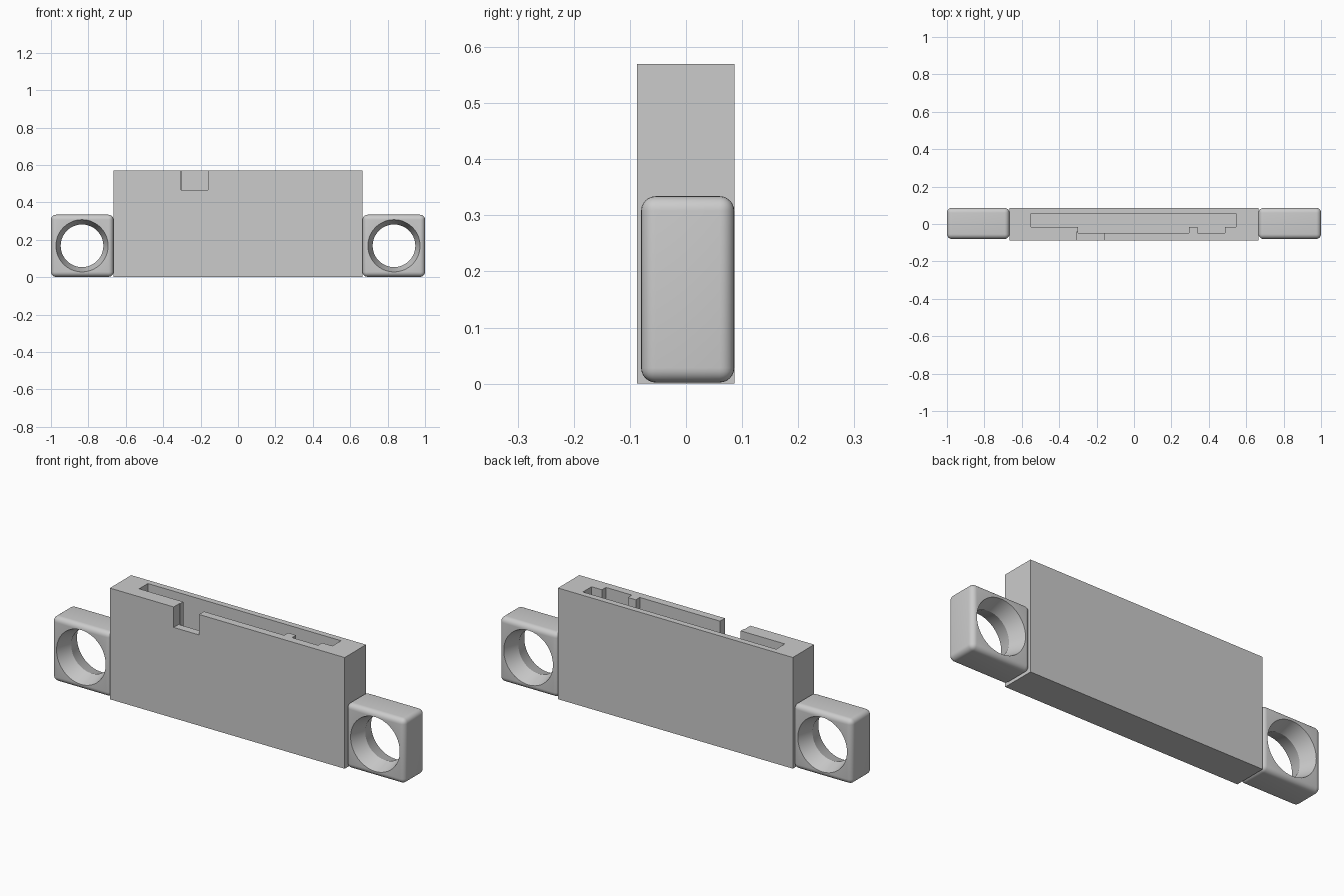
import bpy
import bmesh
import math
from mathutils import Vector

default = bpy.data.objects.get("Cube")
if default:
    bpy.data.objects.remove(default, do_unlink=True)

grey = bpy.data.materials.new("light_grey")
grey.use_nodes = True
colour = (0.6, 0.6, 0.6, 1)
grey.diffuse_color = colour
grey.node_tree.nodes["Principled BSDF"].inputs["Base Color"].default_value = colour


def finish(name, bm):
    bmesh.ops.recalc_face_normals(bm, faces=bm.faces)
    mesh = bpy.data.meshes.new(name)
    bm.to_mesh(mesh)
    bm.free()
    mesh.materials.append(grey)
    obj = bpy.data.objects.new(name, mesh)
    bpy.context.collection.objects.link(obj)
    return obj


def box(name, low, high, radius=0):
    low, high = Vector(low), Vector(high)
    bm = bmesh.new()
    bmesh.ops.create_cube(bm, size=1)
    for v in bm.verts:
        v.co = (low + high) / 2 + v.co * (high - low)
    if radius:
        bmesh.ops.bevel(bm, geom=bm.edges[:], offset=radius, segments=6,
                        profile=0.5, affect='EDGES')
    return finish(name, bm)


def prism(name, outline, bottom, top):
    bm = bmesh.new()
    face = bm.faces.new([bm.verts.new((x, y, bottom)) for x, y in outline])
    side = bmesh.ops.extrude_face_region(bm, geom=[face])
    moved = [g for g in side["geom"] if isinstance(g, bmesh.types.BMVert)]
    bmesh.ops.translate(bm, verts=moved, vec=(0, 0, top - bottom))
    return finish(name, bm)


def lathe_y(name, centre, profile, sides=64):
    """Closed solid of revolution about y from (offset, radius) pairs."""
    bm = bmesh.new()
    rings = []
    for y, r in profile:
        angles = [2 * math.pi * i / sides for i in range(sides)]
        rings.append([bm.verts.new(Vector(centre) + Vector(
            (r * math.cos(a), y, r * math.sin(a)))) for a in angles])
    for a, b in zip(rings, rings[1:]):
        for i in range(sides):
            j = (i + 1) % sides
            bm.faces.new((a[i], a[j], b[j], b[i]))
    bm.faces.new(rings[0])
    bm.faces.new(rings[-1])
    return finish(name, bm)


def activate(obj):
    bpy.ops.object.select_all(action='DESELECT')
    obj.select_set(True)
    bpy.context.view_layer.objects.active = obj


def cut(obj, cutter):
    cutter.hide_render = True
    mod = obj.modifiers.new("cut", 'BOOLEAN')
    mod.operation = 'DIFFERENCE'
    mod.solver = 'EXACT'
    mod.object = cutter
    activate(obj)
    bpy.ops.object.modifier_apply(modifier=mod.name)
    bpy.data.objects.remove(cutter, do_unlink=True)


# Main housing with a stepped card slot and a front notch
housing = box("housing", (-0.666, -0.087, 0), (0.666, 0.086, 0.57))
back, mid, front = 0.055, -0.015, -0.047
slot = [(-0.55, back), (0.546, back), (0.546, mid), (0.487, mid),
        (0.487, front), (0.34, front), (0.34, mid), (0.295, mid),
        (0.295, front), (-0.3, front), (-0.3, mid), (-0.55, mid)]
cut(housing, prism("slot_cutter", slot, 0.08, 0.7))
cut(housing, box("notch_cutter", (-0.304, -0.2, 0.465), (-0.16, -0.04, 0.7)))

# Rounded mounting lugs, countersunk from both sides
for side, label in ((-1, "right"), (1, "left")):
    a, b = sorted((side * 0.666, side * 1.0))
    lug = box(label + "_mounting_lug", (a, -0.08, 0.002), (b, 0.086, 0.334), 0.026)
    cut(lug, lathe_y("hole_cutter", (side * 0.834, 0.003, 0.168),
                     [(-0.166, 0.165), (0, 0.114), (0.166, 0.165)]))
    activate(lug)
    bpy.ops.object.shade_smooth_by_angle(angle=math.radians(30))
